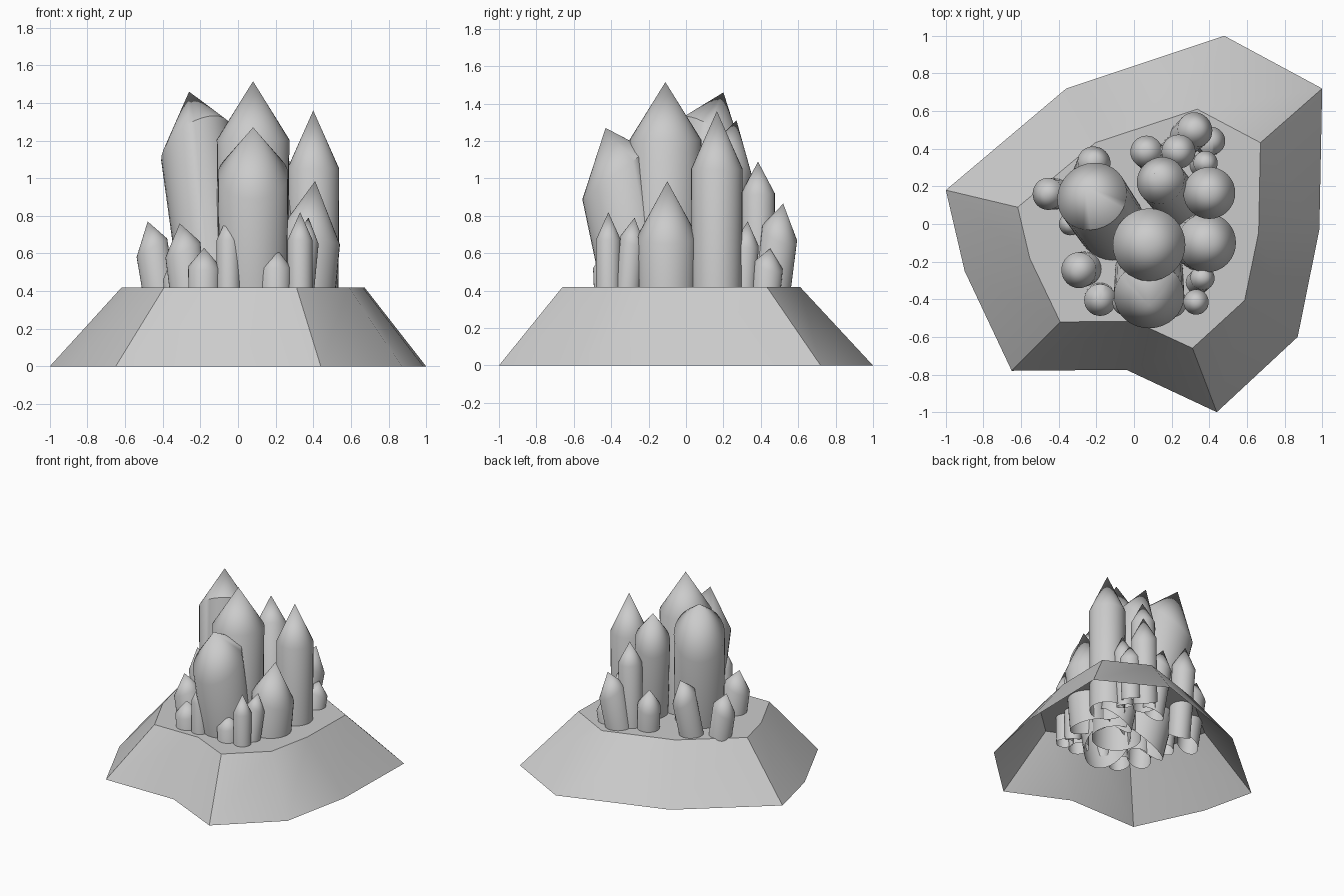
import bpy, bmesh, math
from mathutils import Vector

if "Cube" in bpy.data.objects:
    bpy.data.objects.remove(bpy.data.objects["Cube"])

STRETCH = 1.95   # crystals were tilted first, then stretched upward
SIDES = 32
FOOT_Z = 0.2     # open crystal ends hang inside the hollow rock


def finish(bm, name):
    bmesh.ops.recalc_face_normals(bm, faces=bm.faces[:])
    mesh = bpy.data.meshes.new(name)
    bm.to_mesh(mesh)
    bm.free()
    obj = bpy.data.objects.new(name, mesh)
    bpy.context.collection.objects.link(obj)
    bpy.ops.object.select_all(action='DESELECT')
    obj.select_set(True)
    bpy.context.view_layer.objects.active = obj
    bpy.ops.object.shade_smooth_by_angle(angle=math.radians(45))
    return obj


def bridge(bm, a, b):
    n = len(a)
    for i in range(n):
        j = (i + 1) % n
        bm.faces.new((a[i], a[j], b[j], b[i]))


def crystal(name, tip, lean, radius, tip_height):
    """Open round prism with a pointed tip; lean is sideways shift per unit of height."""
    bm = bmesh.new()
    tip = Vector(tip)
    slope = Vector((lean[0], lean[1], 1))
    turn = Vector((0, 0, 1)).rotation_difference(
        Vector((lean[0] * STRETCH, lean[1] * STRETCH, 1)).normalized())

    def ring(centre, r):
        verts = []
        for i in range(SIDES):
            t = math.tau * i / SIDES
            v = turn @ Vector((r * math.cos(t), r * math.sin(t), 0))
            v.z *= STRETCH
            verts.append(bm.verts.new(centre + v))
        return verts

    foot = ring(tip - slope * (tip.z - FOOT_Z), radius * 0.96)
    shoulder = ring(tip - slope * tip_height, radius)
    bridge(bm, foot, shoulder)
    point = bm.verts.new(tip)
    for i in range(SIDES):
        bm.faces.new((shoulder[i], shoulder[(i + 1) % SIDES], point))
    return finish(bm, name)


# Rock base: irregular outline, open below, shrunk copy as the top plate
outline = [(-1, .18), (-.9, -.25), (-.65, -.78), (-.04, -.775), (.44, -1),
           (.87, -.6), (.985, -.03), (1, .72), (.48, 1), (-.36, .72)]
bm = bmesh.new()
lower = [bm.verts.new((x, y, 0)) for x, y in outline]
upper = [bm.verts.new((x * .645 + .027, y * .635 - .025, .42)) for x, y in outline]
bridge(bm, lower, upper)
bm.faces.new(upper)
finish(bm, "rock_base")

# Large crystals: tip, lean, radius, tip height
large = [
    ((.08, -.11, 1.515), (0, 0), .193, .31),
    ((-.26, .20, 1.46), (-.13, .19), .19, .28),
    ((.08, -.43, 1.27), (0, -.2), .187, .25),
    ((.41, -.10, .985), (.08, 0), .157, .29),
    ((.40, .165, 1.36), (0, 0), .138, .31),
    ((.11, .27, 1.31), (-.13, .16), .13, .24),
]
for i, spec in enumerate(large):
    crystal(f"large_crystal_{i + 1}", *spec)

# Small crystals around the cluster
small = [
    ((.24, .385, 1.09), (.02, 0), .09, .17),       # back group
    ((.345, .52, .865), (.13, .12), .095, .16),
    ((.42, .45, .625), (.1, .08), .075, .09),
    ((.39, .33, .77), (.08, .05), .065, .12),
    ((.05, .40, .75), (-.1, .1), .085, .14),
    ((-.20, .36, .88), (.08, .2), .088, .15),      # left group
    ((-.48, .16, .77), (-.16, 0), .085, .14),
    ((-.35, 0, .58), (-.1, 0), .06, .1),
    ((-.31, -.25, .76), (-.12, -.03), .095, .14),
    ((-.18, -.41, .63), (0, -.06), .085, .1),      # front group
    ((-.05, -.42, .81), (0, 0), .064, .14),
    ((.20, -.42, .63), (0, -.03), .08, .1),
    ((.33, -.415, .82), (0, 0), .067, .15),
    ((.375, -.275, .79), (.09, .09), .065, .12),
]
for i, spec in enumerate(small):
    crystal(f"small_crystal_{i + 1}", *spec)
